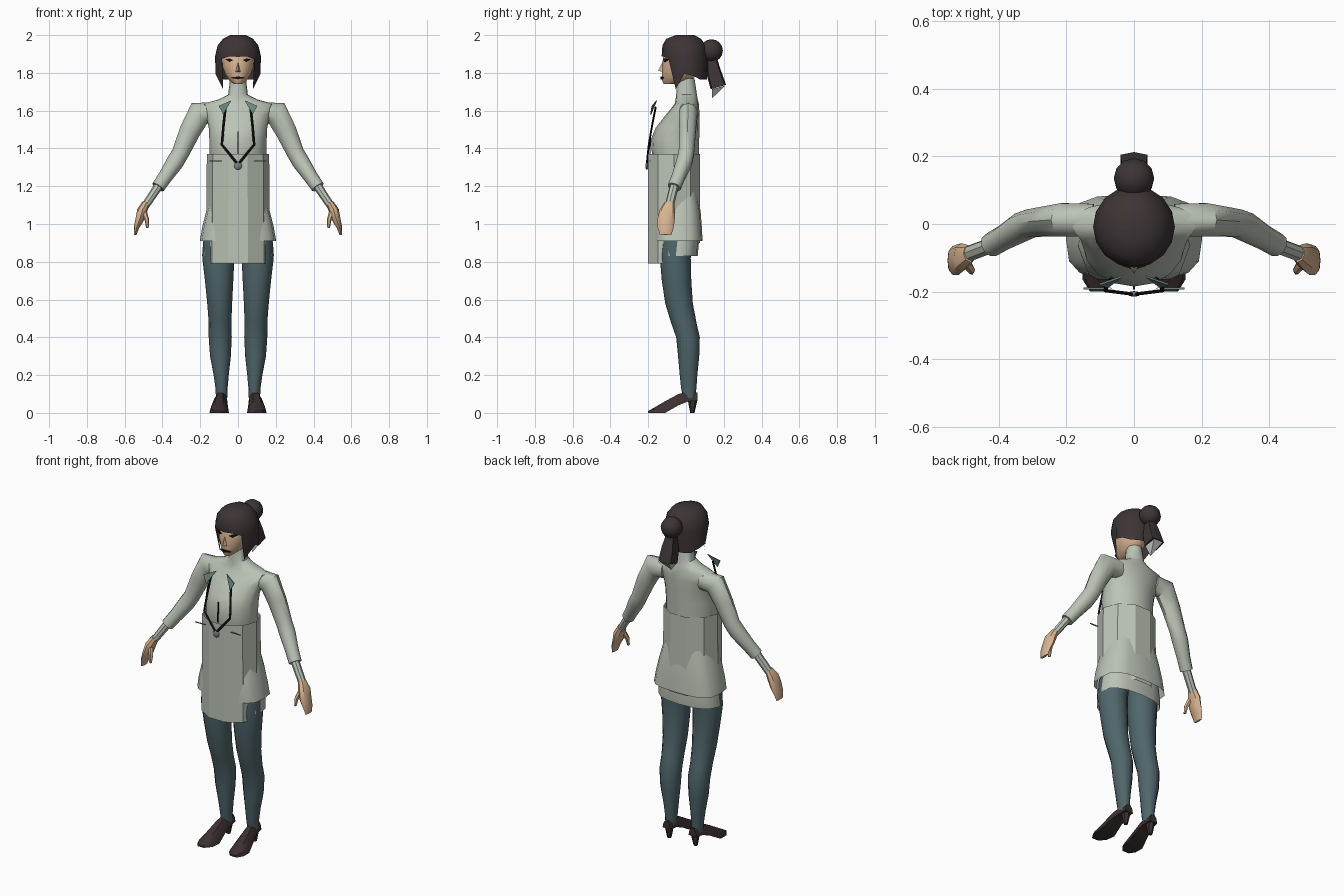
import bpy, bmesh, math
from mathutils import Vector

if "Cube" in bpy.data.objects:
    bpy.data.objects.remove(bpy.data.objects["Cube"])


def material(name, r, g, b):
    m = bpy.data.materials.new(name)
    m.diffuse_color = (r, g, b, 1)
    m.use_nodes = True
    m.node_tree.nodes["Principled BSDF"].inputs["Base Color"].default_value = m.diffuse_color
    return m


CLOTH = material("sage cloth", 0.50, 0.55, 0.47)
TIGHTS = material("teal tights", 0.080, 0.133, 0.147)
HAIR = material("dark brown hair", 0.047, 0.034, 0.036)
SHOE = material("dark brown leather", 0.045, 0.030, 0.030)
SKIN = material("skin", 0.70, 0.46, 0.29)
BLACK = material("black", 0.008, 0.008, 0.009)
TEAL = material("muted teal", 0.15, 0.24, 0.22)
PALE = material("pale grey", 0.60, 0.63, 0.60)


def finish(name, bm, mat, smooth=40):
    bmesh.ops.recalc_face_normals(bm, faces=bm.faces)
    me = bpy.data.meshes.new(name)
    bm.to_mesh(me)
    bm.free()
    ob = bpy.data.objects.new(name, me)
    bpy.context.collection.objects.link(ob)
    me.materials.append(mat)
    if smooth:
        bpy.ops.object.select_all(action='DESELECT')
        ob.select_set(True)
        bpy.context.view_layer.objects.active = ob
        bpy.ops.object.shade_smooth_by_angle(angle=math.radians(smooth))
    return ob


def loft(name, rings, mat, smooth=40, caps=(True, True)):
    bm = bmesh.new()
    vs = [[bm.verts.new(p) for p in ring] for ring in rings]
    n = len(vs[0])
    for a, b in zip(vs, vs[1:]):
        for i in range(n):
            j = (i + 1) % n
            bm.faces.new((a[i], a[j], b[j], b[i]))
    if caps[0]:
        bm.faces.new(vs[0][::-1])
    if caps[1]:
        bm.faces.new(vs[-1])
    return finish(name, bm, mat, smooth)


def oval(z, rx, y0, y1, n=16, cx=0, power=1.0, start=0.0):
    """Horizontal ring; point 0 faces the front. power < 1 squares it off."""
    pts = []
    for i in range(n):
        a = 2 * math.pi * i / n + start
        s, c = math.sin(a), math.cos(a)
        s = math.copysign(abs(s) ** power, s)
        c = math.copysign(abs(c) ** power, c)
        pts.append((cx + rx * s, (y0 + y1) / 2 - (y1 - y0) / 2 * c, z))
    return pts


def tube(name, path, mat, n=8, smooth=40):
    """Path of (x, y, z, radius along depth, radius across)."""
    pts = [Vector(p[:3]) for p in path]
    rings = []
    for i, p in enumerate(path):
        d = (pts[min(i + 1, len(pts) - 1)] - pts[max(i - 1, 0)]).normalized()
        u = d.cross(Vector((0, 1, 0))).normalized()
        w = u.cross(d)
        rings.append([pts[i] + u * p[4] * math.cos(2 * math.pi * k / n)
                      + w * p[3] * math.sin(2 * math.pi * k / n) for k in range(n)])
    return loft(name, rings, mat, smooth)


def solid(name, pts, mat):
    bm = bmesh.new()
    for p in pts:
        bm.verts.new(p)
    bmesh.ops.convex_hull(bm, input=bm.verts)
    return finish(name, bm, mat, 0)


def plate(name, outline, mat, depth=0.006):
    """Flat (x, y, z) outline given a small depth along y."""
    return loft(name, [outline, [(x, y + depth, z) for x, y, z in outline]], mat, 0)


# Upper body and high collar
loft("torso", [oval(z, rx, a, b) for z, rx, a, b in (
    (1.20, .130, -.15, .06), (1.36, .150, -.180, .070), (1.45, .152, -.185, .070),
    (1.51, .155, -.160, .072), (1.58, .17, -.105, .072), (1.635, .19, -.060, .068),
    (1.66, .10, -.055, .062), (1.685, .052, -.052, .058), (1.77, .042, -.045, .045))], CLOTH)

# Ten-sided tunic, longer in front
top = oval(1.37, .165, -.2075, .0825, 10, start=math.pi / 10 * 1)
bottom = [(x * 1.03, y, 0.79 if y < 0 else 0.90) for x, y, z in top]
loft("tunic", [bottom, top], CLOTH, 0, (False, False))

# Flared jacket tail and the skirt below it
loft("jacket_tail", [oval(z, rx, a, b, 16, 0, .65) for z, rx, a, b in (
    (1.17, .140, -.14, .060), (1.06, .170, -.165, .078), (.98, .190, -.170, .084),
    (.91, .202, -.170, .088))], CLOTH, 40, (True, False))
loft("skirt", [oval(z, rx, a, b, 16, 0, .8) for z, rx, a, b in (
    (.98, .175, -.13, .06), (.90, .185, -.145, .068), (.83, .19, -.15, .062))],
    CLOTH, 40, (True, False))

# Head, nose, mouth
loft("head", [oval(z, rx, a, b, 14) for z, rx, a, b in (
    (1.74, .022, -.118, -.02), (1.76, .047, -.126, .03), (1.79, .068, -.128, .055),
    (1.83, .083, -.126, .07), (1.88, .088, -.122, .075), (1.95, .075, -.10, .06))], SKIN)
solid("nose", [(0, -.148, 1.812), (.015, -.12, 1.804), (-.015, -.12, 1.804), (0, -.12, 1.865)], SKIN)
plate("mouth", [(-.036, -.124, 1.774), (0, -.136, 1.782), (.036, -.124, 1.774),
                (0, -.136, 1.766)], BLACK, .009)

# Hair cap with straight fringe and pointed side locks
hem = (1.885, 1.887, 1.875, 1.715, 1.795, 1.785, 1.765, 1.765, 1.765)
pinch = (1, 1, 1, .70, .98, 1, 1, 1, 1)
low = []
for i, (x, y, z) in enumerate(oval(0, .122, -.128, .110, 16)):
    k = min(i, 16 - i)
    low.append((x * pinch[k], y, hem[k]))
loft("hair_cap", [low] + [oval(z, rx, a, b, 16) for z, rx, a, b in (
    (1.89, .121, -.129, .113), (1.945, .108, -.125, .105), (1.98, .080, -.105, .080),
    (2.0, .040, -.055, .045))], HAIR, 40, (False, True))

# Bun and ponytail with a pale cut end
bm = bmesh.new()
bmesh.ops.create_uvsphere(bm, u_segments=12, v_segments=8, radius=.06)
bmesh.ops.translate(bm, verts=bm.verts, vec=(0, .135, 1.918))
finish("hair_bun", bm, HAIR)
tail = [[(-a, y0, z0), (0, y0 - .008, z0), (a, y0, z0), (a, y1, z1), (0, y1 + .008, z1), (-a, y1, z1)]
        for a, y0, z0, y1, z1 in ((.022, .115, 1.87, .155, 1.88), (.036, .118, 1.79, .178, 1.81),
                                  (.040, .138, 1.715, .205, 1.735))]
loft("ponytail", tail, HAIR, 40)
solid("ponytail_end", [(-.036, .138, 1.714), (.036, .138, 1.714), (.03, .206, 1.732),
                       (-.03, .206, 1.732), (0, .138, 1.665)], PALE)

for s, side in ((1, "left"), (-1, "right")):
    # Eyes with brows
    plate(side + "_eye", [(s * .025, -.123, 1.868), (s * .045, -.115, 1.876), (s * .066, -.098, 1.872),
                          (s * .045, -.115, 1.858)], BLACK, .009)

    # Sleeve, wide cuff, thin inner sleeve
    tube(side + "_sleeve", [(s * x, y, z, r, q) for x, y, z, r, q in (
        (.12, .012, 1.590, .050, .055), (.205, .012, 1.585, .052, .068), (.255, .008, 1.49, .046, .056),
        (.305, .002, 1.375, .043, .046), (.335, -.010, 1.325, .044, .046),
        (.385, -.040, 1.25, .037, .038), (.423, -.062, 1.195, .036, .036))], CLOTH, 10)
    tube(side + "_wrist", [(s * .415, -.060, 1.21, .024, .024), (s * .495, -.090, 1.09, .024, .021)], CLOTH)

    # Hand: palm with fingers, plus thumb
    tube(side + "_hand", [(s * x, y, z, r, q) for x, y, z, r, q in (
        (.487, -.088, 1.11, .026, .020), (.508, -.098, 1.07, .042, .027), (.522, -.106, 1.02, .046, .022),
        (.538, -.108, .98, .042, .014), (.545, -.108, .942, .030, .007))], SKIN)
    tube(side + "_thumb", [(s * .495, -.118, 1.06, .016, .014), (s * .482, -.135, 1.02, .013, .012),
                           (s * .480, -.142, .98, .008, .007)], SKIN, 6)

    # Leg
    loft(side + "_leg", [oval(z, r, a, b, 12, s * cx) for z, cx, r, a, b in (
        (.93, .100, .082, -.135, .040), (.82, .104, .085, -.138, .025), (.70, .100, .075, -.128, .028),
        (.58, .097, .066, -.110, .036), (.48, .095, .060, -.080, .055), (.40, .094, .061, -.052, .073),
        (.30, .093, .055, -.042, .070), (.20, .089, .040, -.033, .060), (.13, .087, .032, -.026, .055),
        (.08, .087, .030, -.015, .050))], TIGHTS)

    # Pointed shoe: cross-sections from toe to heel (y, half width, sole, top)
    shoe = []
    for y, w, z0, z1, cx in ((-.200, .022, 0, .010, .108), (-.165, .048, 0, .030, .104),
                             (-.110, .052, 0, .062, .100), (-.040, .040, .040, .100, .094),
                             (.010, .032, .060, .112, .088), (.062, .026, .065, .108, .086)):
        shoe.append([(s * cx - w, y, z0), (s * cx + w, y, z0), (s * cx + w * .8, y, (z0 + z1) / 2 + .005),
                     (s * cx + w * .4, y, z1), (s * cx - w * .4, y, z1), (s * cx - w * .8, y, (z0 + z1) / 2 + .005)])
    loft(side + "_shoe", shoe, SHOE, 30)
    loft(side + "_heel", [oval(0, .012, .022, .045, 6, s * .087),
                          oval(.075, .026, .008, .062, 6, s * .086)], SHOE, 30)

    # Neck cord, its pointed tab, and the thin side bar
    tube(side + "_cord", [(s * x, y, z, .005, .007) for x, y, z in (
        (.066, -.160, 1.62), (.076, -.178, 1.53), (.086, -.197, 1.42), (.0, -.208, 1.315))], BLACK, 4, 0)
    plate(side + "_tab", [(s * .035, -.158, 1.655), (s * .102, -.182, 1.625), (s * .078, -.190, 1.580)], TEAL)
    solid(side + "_bar", [(s * x, y, z) for x in (.085, .15) for y in (-.194, -.188)
                          for z in (1.332, 1.336)], TEAL)

# Pendant and front seam
bm = bmesh.new()
bmesh.ops.create_uvsphere(bm, u_segments=8, v_segments=6, radius=.021)
bmesh.ops.scale(bm, verts=bm.verts, vec=(1, .4, 1))
bmesh.ops.translate(bm, verts=bm.verts, vec=(0, -.207, 1.308))
finish("pendant", bm, TEAL)
plate("front_seam", [(-.003, -.194, 1.37), (.003, -.194, 1.37), (.003, -.19, 1.49),
                     (-.003, -.19, 1.49)], BLACK)
